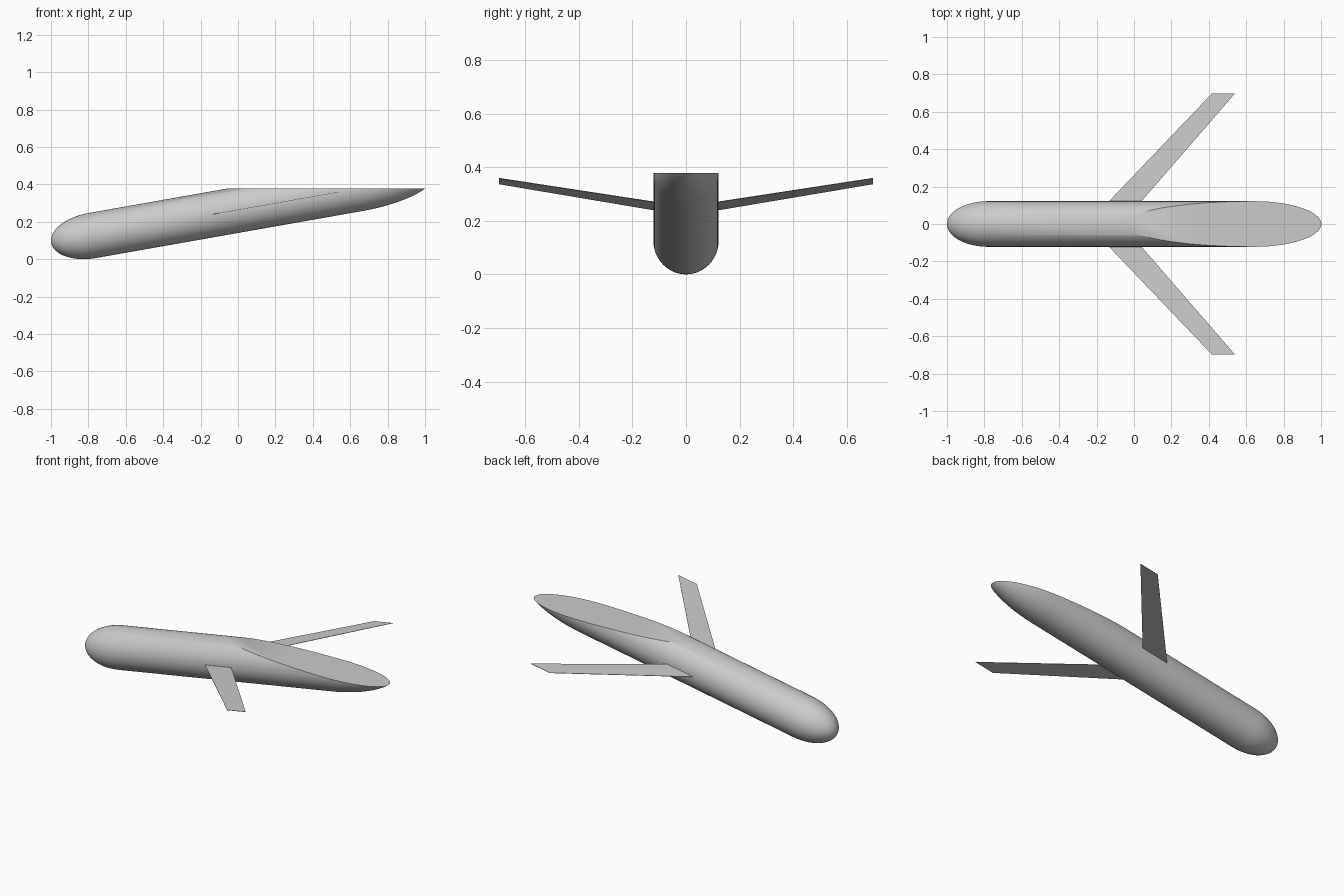
import bpy, bmesh
from math import sin, cos, pi, radians, tan
from mathutils import Matrix, Vector

cube = bpy.data.objects.get("Cube")
if cube:
    bpy.data.objects.remove(cube, do_unlink=True)

PITCH = radians(10)
RADIUS = 0.122
NOSE_LEN, TAIL_LEN = 0.2235, 0.413
NOSE_BASE = Vector((-0.779, 0, 0.1265))
TUBE_LEN = 1.441
DECK_Z = 0.378

grey = bpy.data.materials.new("light grey")
grey.use_nodes = True
colour = (0.6, 0.6, 0.6, 1)
grey.diffuse_color = colour
grey.node_tree.nodes["Principled BSDF"].inputs["Base Color"].default_value = colour


def make_object(name, bm):
    bmesh.ops.recalc_face_normals(bm, faces=bm.faces)
    mesh = bpy.data.meshes.new(name)
    bm.to_mesh(mesh)
    bm.free()
    mesh.materials.append(grey)
    obj = bpy.data.objects.new(name, mesh)
    bpy.context.collection.objects.link(obj)
    return obj


# Fuselage: round tube with elliptical ends, pitched up and sliced by a level deck
STEPS = 16
angles = [i * pi / 2 / STEPS for i in range(STEPS + 1)]
profile = [(-NOSE_LEN * cos(a), RADIUS * sin(a)) for a in angles]
profile += [(TUBE_LEN + TAIL_LEN * sin(a), RADIUS * cos(a)) for a in angles]

bm = bmesh.new()
verts = [bm.verts.new((u, 0, r)) for u, r in profile]
edges = [bm.edges.new(pair) for pair in zip(verts, verts[1:])]
bmesh.ops.spin(bm, geom=verts + edges, cent=(0, 0, 0), axis=(1, 0, 0),
               angle=2 * pi, steps=64)
bmesh.ops.remove_doubles(bm, verts=bm.verts, dist=1e-5)
bm.transform(Matrix.Translation(NOSE_BASE) @ Matrix.Rotation(-PITCH, 4, 'Y'))
bmesh.ops.bisect_plane(bm, geom=bm.verts[:] + bm.edges[:] + bm.faces[:], dist=1e-5,
                       plane_co=(0, 0, DECK_Z), plane_no=(0, 0, 1), clear_outer=True)
bmesh.ops.holes_fill(bm, edges=[e for e in bm.edges if e.is_boundary], sides=0)
fuselage = make_object("fuselage", bm)
bpy.ops.object.select_all(action='DESELECT')
fuselage.select_set(True)
bpy.context.view_layer.objects.active = fuselage
bpy.ops.object.shade_smooth_by_angle(angle=radians(30))

# Wings: thin swept plates lying in the plane of the fuselage axis
WING = [(-0.164, 0.09), (0.013, 0.09), (0.54, 0.698), (0.417, 0.698)]
HALF_THICK = 0.001


def axis_height(x):
    return NOSE_BASE.z + (x - NOSE_BASE.x) * tan(PITCH)


for name, side in (("back_wing", 1), ("front_wing", -1)):
    bm = bmesh.new()
    low, high = ([bm.verts.new((x, side * y, axis_height(x) + dz)) for x, y in WING]
                 for dz in (-HALF_THICK, HALF_THICK))
    bm.faces.new(low)
    bm.faces.new(high)
    for i in range(4):
        j = (i + 1) % 4
        bm.faces.new((low[i], low[j], high[j], high[i]))
    make_object(name, bm)
